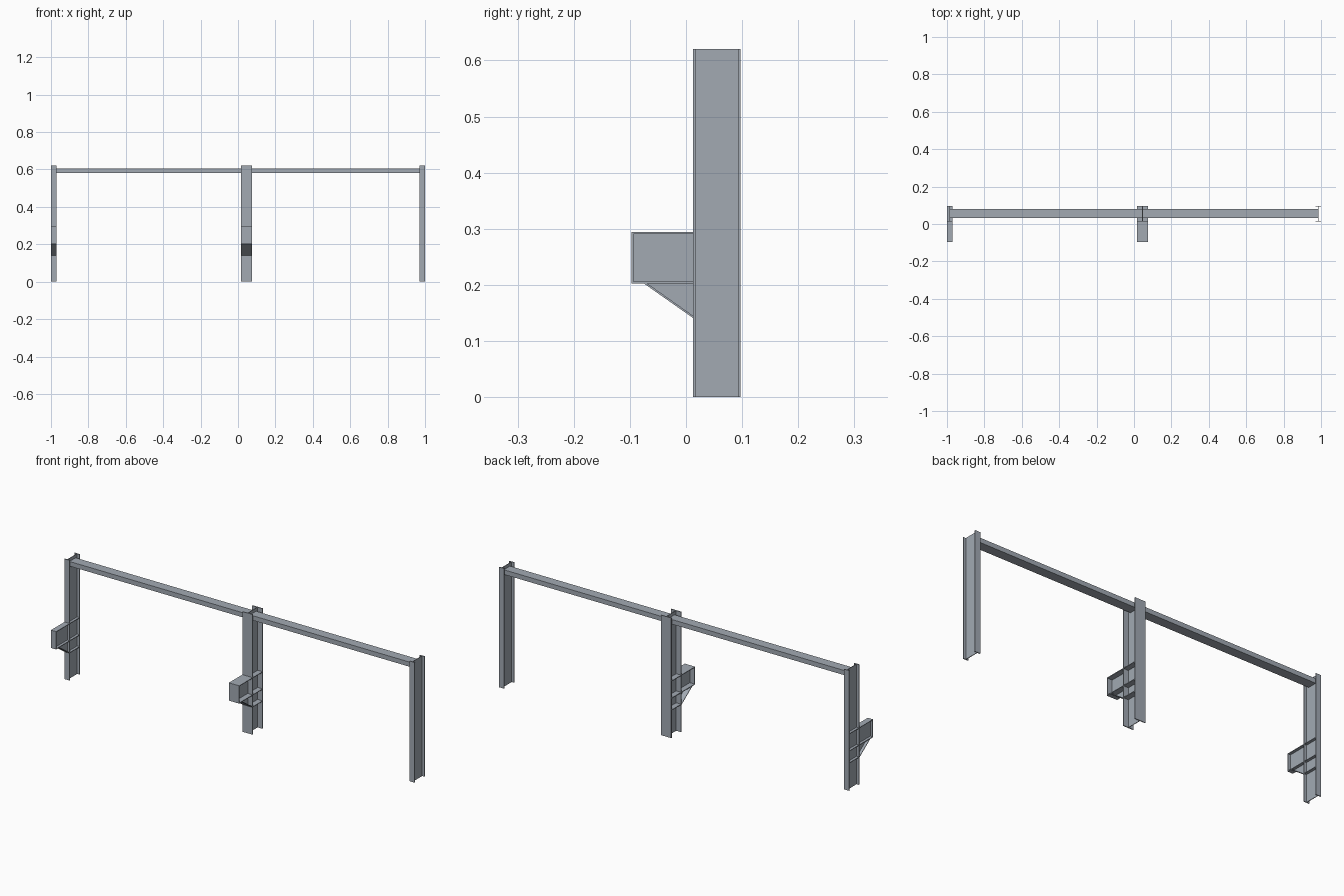
import bpy, bmesh

if "Cube" in bpy.data.objects:
    bpy.data.objects.remove(bpy.data.objects["Cube"])

# One steel colour
steel = bpy.data.materials.new("grey steel")
steel.diffuse_color = (0.36, 0.40, 0.45, 1)
steel.use_nodes = True
steel.node_tree.nodes["Principled BSDF"].inputs["Base Color"].default_value = steel.diffuse_color


def box(bm, x0, x1, y0, y1, z0, z1):
    prism(bm, x0, x1, [(y0, z0), (y1, z0), (y1, z1), (y0, z1)])


def prism(bm, x0, x1, profile):
    # extrude a (y, z) profile along x
    verts = [bm.verts.new((x0, y, z)) for y, z in profile]
    face = bm.faces.new(verts)
    ext = bmesh.ops.extrude_face_region(bm, geom=[face])["geom"]
    moved = [g for g in ext if isinstance(g, bmesh.types.BMVert)]
    bmesh.ops.translate(bm, verts=moved, vec=(x1 - x0, 0, 0))


def finish(bm, name):
    bmesh.ops.recalc_face_normals(bm, faces=bm.faces)
    mesh = bpy.data.meshes.new(name)
    bm.to_mesh(mesh)
    bm.free()
    mesh.materials.append(steel)
    bpy.context.collection.objects.link(bpy.data.objects.new(name, mesh))


Y0, Y1, H = 0.0125, 0.0975, 0.62   # column depth and height
T, W = 0.0045, 0.003               # flange and web thickness
YF = -0.0975                       # bracket front
ZT, ZB, ZS = 0.2945, 0.2025, 0.141  # bracket top, bottom, haunch foot


def column(name, cx, w):
    bm = bmesh.new()
    box(bm, cx - w / 2, cx + w / 2, Y0, Y0 + T, 0, H)
    box(bm, cx - w / 2, cx + w / 2, Y1 - T, Y1, 0, H)
    box(bm, cx - W / 2, cx + W / 2, Y0 + T, Y1 - T, 0, H)
    finish(bm, name)


def bracket(name, cx, w):
    a, b = cx - w / 2, cx + w / 2
    t = 0.0035
    bm = bmesh.new()
    # flanges, end plate and web
    box(bm, a, b, YF, Y0, ZT - t, ZT)
    box(bm, a, b, YF, Y0, ZB, ZB + t)
    box(bm, a, b, YF, YF + t, ZB + t, ZT - t)
    box(bm, cx - W / 2, cx + W / 2, YF + t, Y0, ZB + t, ZT - t)
    # sloped haunch plate and its web
    yh = -0.075
    prism(bm, a, b, [(yh, ZB), (Y0, ZS), (Y0, ZS + 0.004), (yh + 0.006, ZB)])
    prism(bm, cx - W / 2, cx + W / 2, [(yh + 0.006, ZB), (Y0, ZS + 0.004), (Y0, ZB)])
    finish(bm, name)
    # stiffeners inside the column
    bm = bmesh.new()
    for z in (ZT - t, ZB, ZS):
        for x0, x1 in ((a, cx - W / 2), (cx + W / 2, b)):
            box(bm, x0, x1, Y0 + T, Y1 - T, z, z + t)
    finish(bm, name + "_stiffeners")


# Columns and brackets
LX, MX, RX = -0.985, 0.0455, 0.985
column("left_column", LX, 0.03)
column("middle_column", MX, 0.059)
column("right_column", RX, 0.03)
bracket("left_bracket", LX, 0.03)
bracket("middle_bracket", MX, 0.059)

# Tie beams between column webs
for name, x0, x1 in (("left_beam", LX, MX), ("right_beam", MX, RX)):
    bm = bmesh.new()
    box(bm, x0 + W / 2, x1 - W / 2, 0.031, 0.081, 0.58, 0.604)
    finish(bm, name)
